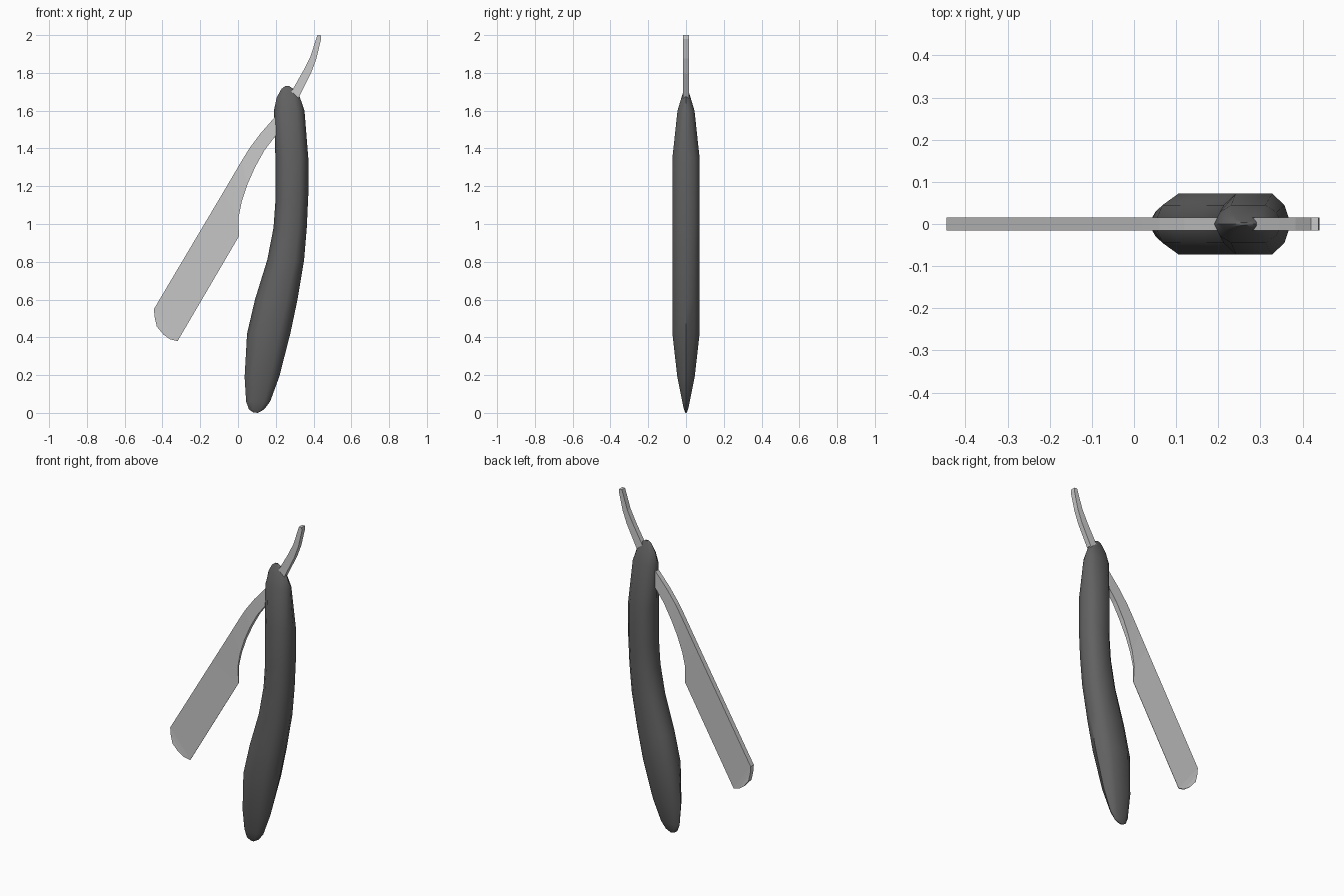
import bpy, bmesh

def loft(name, rings, smooth, color=None):
    """Skin a list of equal-length closed rings and cap both ends."""
    bm = bmesh.new()
    loops = [[bm.verts.new(p) for p in ring] for ring in rings]
    n = len(loops[0])
    for a, b in zip(loops, loops[1:]):
        for i in range(n):
            j = (i + 1) % n
            bm.faces.new((a[i], a[j], b[j], b[i]))
    bm.faces.new(loops[0][::-1])
    bm.faces.new(loops[-1])
    bmesh.ops.recalc_face_normals(bm, faces=bm.faces[:])
    mesh = bpy.data.meshes.new(name)
    bm.to_mesh(mesh)
    bm.free()
    ob = bpy.data.objects.new(name, mesh)
    bpy.context.collection.objects.link(ob)
    if smooth:
        bpy.ops.object.select_all(action='DESELECT')
        ob.select_set(True)
        bpy.context.view_layer.objects.active = ob
        bpy.ops.object.shade_smooth_by_angle(angle=0.8)
    if color:
        mat = bpy.data.materials.new(name + "_material")
        mat.diffuse_color = color
        mesh.materials.append(mat)
    return ob

# Handle: left x, left z, right x, right z, half thickness
handle = [
    (.080, .003, .105, .000, .003), (.058, .018, .138, .018, .011),
    (.043, .06, .170, .06, .020), (.035, .19, .218, .19, .046),
    (.048, .42, .277, .42, .072), (.090, .60, .315, .60, .072),
    (.155, .81, .350, .81, .072), (.188, .98, .364, .98, .072),
    (.198, 1.12, .372, 1.15, .072), (.198, 1.35, .372, 1.35, .072),
    (.190, 1.60, .352, 1.60, .045), (.205, 1.67, .328, 1.67, .024),
    (.230, 1.715, .295, 1.713, .010), (.250, 1.73, .272, 1.73, .004),
]
half = [(1, 0), (.83, .62), (.5, 1), (-.5, 1), (-.83, .62)]
section = half + [(-u, -v) for u, v in half]
rings = []
for lx, lz, rx, rz, h in handle:
    rings.append([((lx + rx) / 2 + u * (rx - lx) / 2, v * h,
                   (lz + rz) / 2 + u * (rz - lz) / 2) for u, v in section])
loft("handle", rings, True, (.12, .12, .12, 1))

# Blade, shank and tail: spine x, spine z, edge x, edge z, edge half thickness
T = .015
blade = [
    (-.430, .457, -.395, .415, .010), (-.442, .51, -.360, .390, .005),
    (-.445, .55, -.320, .380, .001), (-.162, 1.027, .005, .935, .001),
    (-.080, 1.165, .002, 1.03, .005), (-.030, 1.25, .020, 1.12, .009),
    (.020, 1.335, .050, 1.21, .012), (.060, 1.40, .090, 1.30, T),
    (.120, 1.48, .140, 1.39, T), (.190, 1.56, .190, 1.455, T),
    (.250, 1.64, .265, 1.55, T), (.288, 1.71, .325, 1.677, T),
    (.345, 1.81, .387, 1.80, T), (.383, 1.885, .415, 1.875, T),
    (.415, 1.985, .440, 1.98, T), (.420, 2.0, .438, 2.0, T),
]
rings = [[(sx, -T, sz), (sx, T, sz), (ex, h, ez), (ex, -h, ez)]
         for sx, sz, ex, ez, h in blade]
loft("blade", rings, False)
